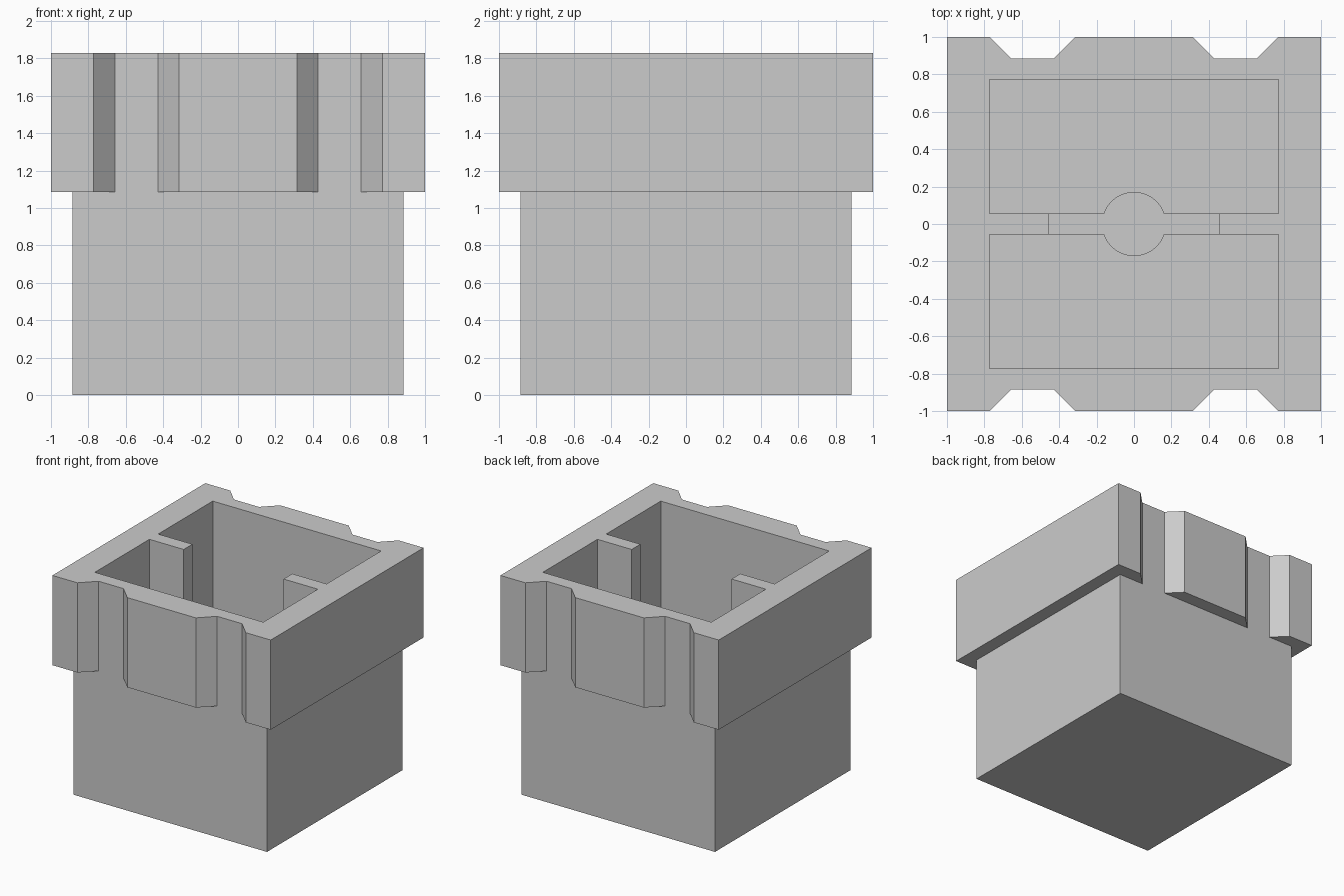
import bpy, bmesh, math

if "Cube" in bpy.data.objects:
    bpy.data.objects.remove(bpy.data.objects["Cube"])

U = 2 / 35                      # layout module
H, RIM_Z = 32 * U, 19 * U       # total height, underside of collar
FLOOR, SLOT_Z = 2 * U, 16 * U   # floor thickness, top of low divider

grey = bpy.data.materials.new("light grey")
grey.diffuse_color = (0.6, 0.6, 0.6, 1)
grey.use_nodes = True
grey.node_tree.nodes["Principled BSDF"].inputs["Base Color"].default_value = grey.diffuse_color


def prism(name, pts, z0, z1):
    """Vertical extrusion of a counter-clockwise outline."""
    bm = bmesh.new()
    lo = [bm.verts.new((x, y, z0)) for x, y in pts]
    hi = [bm.verts.new((x, y, z1)) for x, y in pts]
    bm.faces.new(lo[::-1])
    bm.faces.new(hi)
    n = len(pts)
    for i in range(n):
        j = (i + 1) % n
        bm.faces.new((lo[i], lo[j], hi[j], hi[i]))
    bmesh.ops.recalc_face_normals(bm, faces=bm.faces)
    me = bpy.data.meshes.new(name)
    bm.to_mesh(me)
    bm.free()
    ob = bpy.data.objects.new(name, me)
    bpy.context.collection.objects.link(ob)
    me.materials.append(grey)
    return ob


def rect(x, y):
    return [(-x, -y), (x, -y), (x, y), (-x, y)]


def combine(target, tool, op):
    m = target.modifiers.new(op.lower(), 'BOOLEAN')
    m.operation, m.object, m.solver = op, tool, 'EXACT'
    bpy.context.view_layer.objects.active = target
    bpy.ops.object.modifier_apply(modifier=m.name)
    bpy.data.objects.remove(tool)


# Square body
B = 15.5 * U
box = prism("box_body", rect(B, B), 0, H)

# Collar with two trapezoid grooves on the front and back
edge = [(-1, -1)]
for s in (-1, 1):
    groove = [(5.5 * U, -1), (7.5 * U, -B), (11.5 * U, -B), (13.5 * U, -1)]
    edge += [(s * x, y) for x, y in (groove if s > 0 else groove[::-1])]
edge.append((1, -1))
collar = prism("collar", edge + [(-x, -y) for x, y in edge], RIM_Z, H)
combine(box, collar, 'UNION')

# Two compartments, leaving a divider with a round centre post
C, W, R = 13.5 * U, U, 3 * U
a0 = math.asin(W / R)
arc = [(R * math.cos(a), R * math.sin(a))
       for a in (math.pi - a0 - i * (math.pi - 2 * a0) / 24 for i in range(25))]
pocket = [(-C, W)] + arc + [(C, W), (C, C), (-C, C)]
for s in (1, -1):
    cutter = prism("pocket_cutter", [(s * x, s * y) for x, y in pocket], FLOOR, H + 0.2)
    combine(box, cutter, 'DIFFERENCE')

# Wide slot that lowers the middle of the divider and the post
slot = prism("slot_cutter", rect(8 * U, 4 * U), SLOT_Z, H + 0.1)
combine(box, slot, 'DIFFERENCE')
